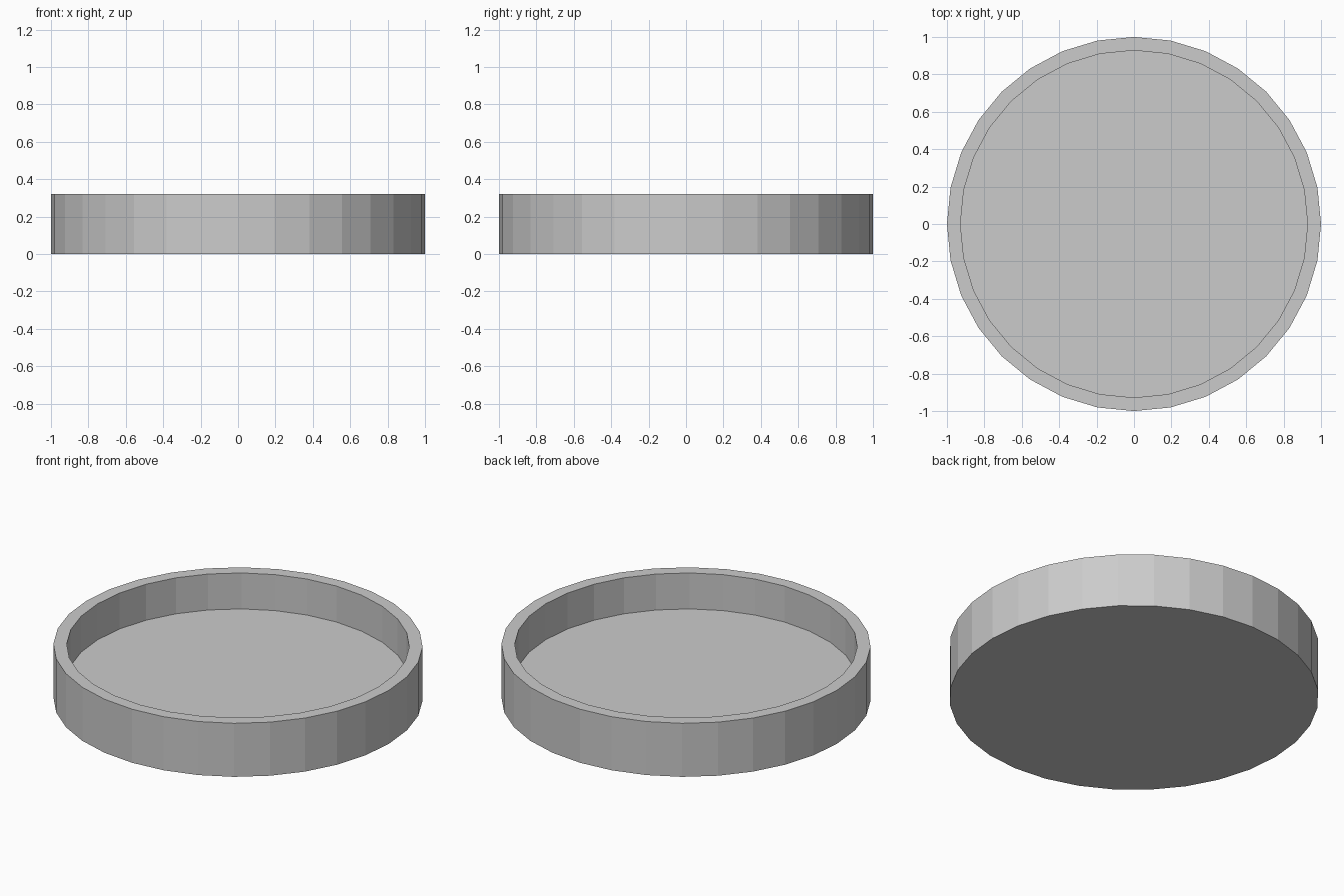
import bpy, bmesh
from math import sin, cos, tau

if "Cube" in bpy.data.objects:
    bpy.data.objects.remove(bpy.data.objects["Cube"])

SIDES = 32

def lathe(name, profile):
    """Spin a (radius, z) profile round z; both ends are closed with flat discs."""
    bm = bmesh.new()
    rings = [[bm.verts.new((r * cos(tau * i / SIDES), r * sin(tau * i / SIDES), z))
              for i in range(SIDES)] for r, z in profile]
    for low, high in zip(rings, rings[1:]):
        for i in range(SIDES):
            j = (i + 1) % SIDES
            bm.faces.new((low[i], low[j], high[j], high[i]))
    bm.faces.new(rings[0][::-1])
    bm.faces.new(rings[-1])
    bmesh.ops.recalc_face_normals(bm, faces=bm.faces[:])
    mesh = bpy.data.meshes.new(name)
    bm.to_mesh(mesh)
    bm.free()
    obj = bpy.data.objects.new(name, mesh)
    bpy.context.collection.objects.link(obj)
    return obj

# Shallow round dish: underside, outer wall, flat rim, inner wall, raised floor
lathe("round_dish", [(1.0, 0.0), (1.0, 0.32), (0.928, 0.32), (0.928, 0.105)])
